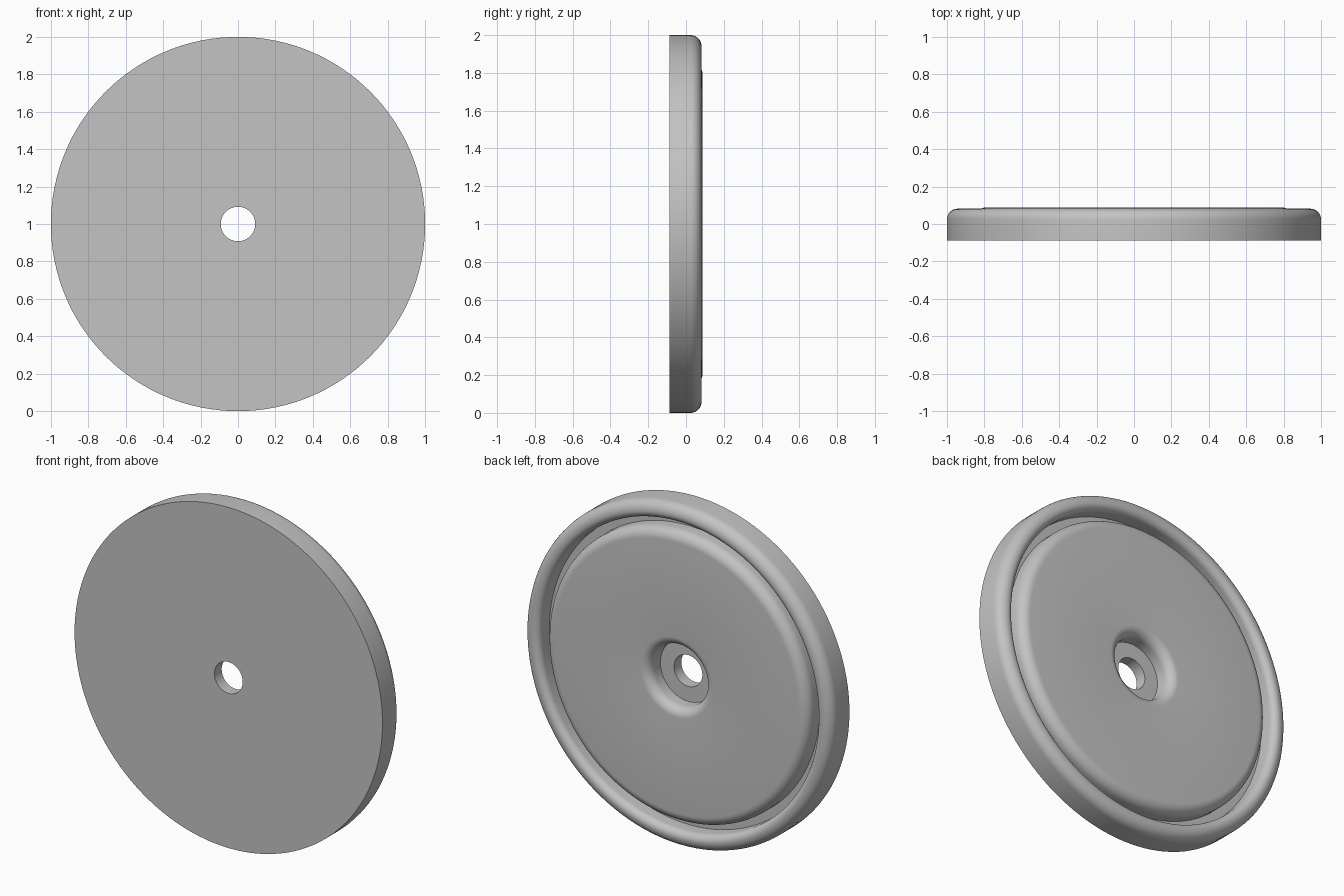
import bpy
import bmesh
from math import sin, cos, pi, radians
from mathutils import Matrix, Vector

if "Cube" in bpy.data.objects:
    bpy.data.objects.remove(bpy.data.objects["Cube"], do_unlink=True)

SEGMENTS = 128
FRONT, FLOOR, RIM_TOP, HUB_TOP = -0.088, -0.02, 0.082, 0.088


def fillet(radius, height, size, start, end, steps=8):
    """Arc of (radius, height) points between two angles in degrees."""
    points = []
    for i in range(steps + 1):
        a = radians(start + (end - start) * i / steps)
        points.append((radius + size * cos(a), height + size * sin(a)))
    return points


# Closed cross-section, from the bore outward along the back, then the front
profile = [(0.092, FRONT), (0.092, FLOOR), (0.18, FLOOR)]
profile += fillet(0.235, HUB_TOP - 0.055, 0.055, 180, 90)   # recess lip
profile += fillet(0.793, HUB_TOP - 0.06, 0.06, 90, 0)       # raised disc edge
profile += [(0.853, FLOOR), (0.902, FLOOR)]                 # ring groove
profile += fillet(0.942, RIM_TOP - 0.04, 0.04, 180, 90)     # inner rim
profile += fillet(0.942, RIM_TOP - 0.058, 0.058, 90, 0)     # outer rim
profile += [(1.0, FRONT)]

# Revolve the section about the front-to-back axis
bm = bmesh.new()
verts = [bm.verts.new((r, y, 0)) for r, y in profile]
edges = [bm.edges.new((v, verts[(i + 1) % len(verts)])) for i, v in enumerate(verts)]
bmesh.ops.spin(bm, geom=verts + edges, cent=(0, 0, 0), axis=(0, 1, 0),
               angle=2 * pi, steps=SEGMENTS, use_duplicate=False)
bmesh.ops.remove_doubles(bm, verts=bm.verts, dist=0.0001)
bmesh.ops.recalc_face_normals(bm, faces=bm.faces)
bmesh.ops.transform(bm, matrix=Matrix.Translation(Vector((0, 0, 1))), verts=bm.verts)

mesh = bpy.data.meshes.new("grooved_wheel_disc")
bm.to_mesh(mesh)
bm.free()
disc = bpy.data.objects.new("grooved_wheel_disc", mesh)
bpy.context.collection.objects.link(disc)

# Plain grey finish
grey = bpy.data.materials.new("plain_grey")
grey.use_nodes = True
colour = (0.55, 0.55, 0.55, 1)
grey.diffuse_color = colour
grey.node_tree.nodes["Principled BSDF"].inputs["Base Color"].default_value = colour
mesh.materials.append(grey)

# Smooth rounds with crisp corners
bpy.ops.object.select_all(action="DESELECT")
disc.select_set(True)
bpy.context.view_layer.objects.active = disc
bpy.ops.object.shade_smooth_by_angle(angle=radians(30))
